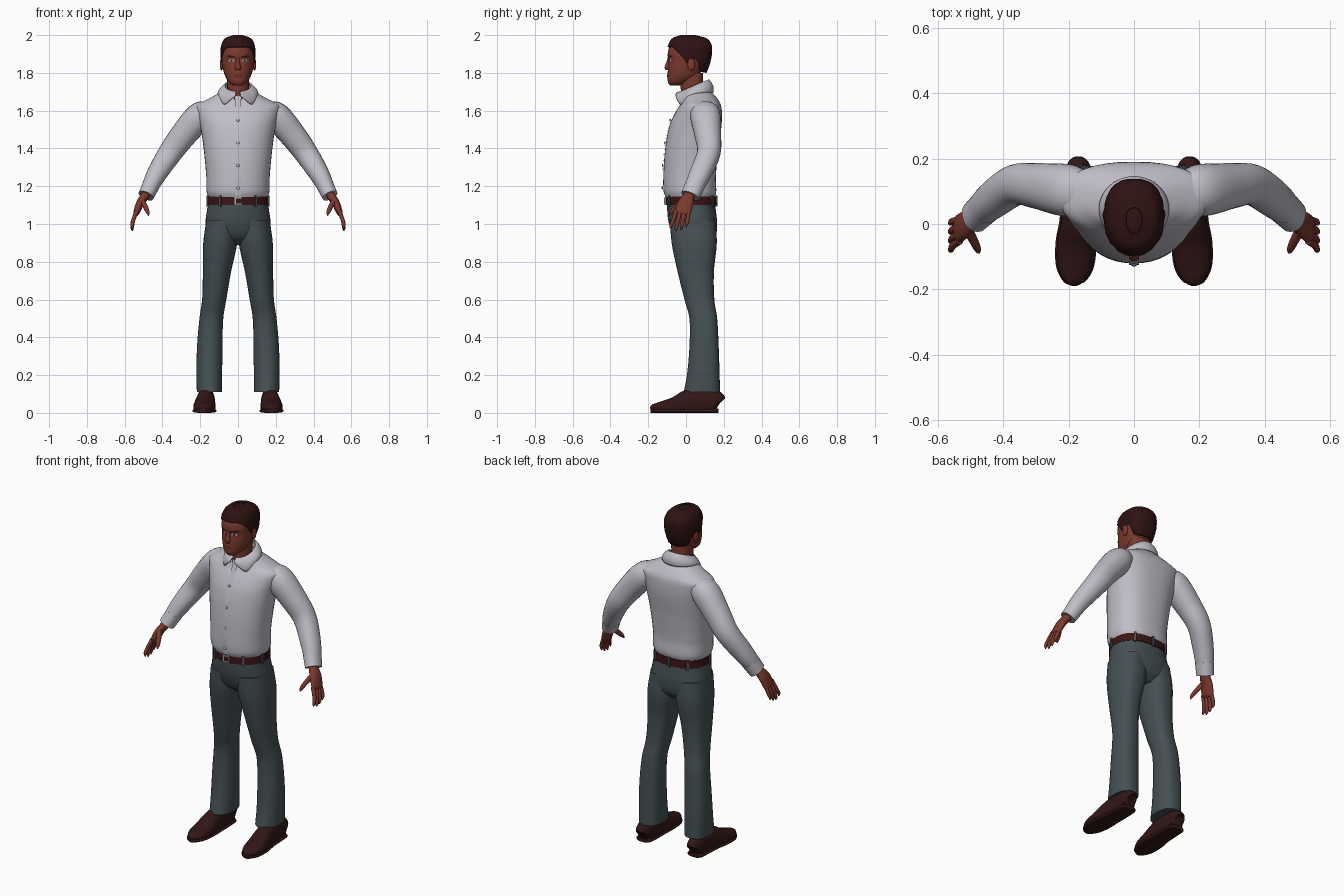
import bpy, bmesh, math
from mathutils import Vector

if "Cube" in bpy.data.objects:
    bpy.data.objects.remove(bpy.data.objects["Cube"], do_unlink=True)


def material(name, *rgb):
    mat = bpy.data.materials.new(name)
    mat.use_nodes = True
    color = (*rgb, 1)
    mat.diffuse_color = color
    shader = next(n for n in mat.node_tree.nodes if n.type == "BSDF_PRINCIPLED")
    shader.inputs["Base Color"].default_value = color
    shader.inputs["Roughness"].default_value = 0.8
    return mat


SKIN = material("skin brown", .2, .042, .026)
SHIRT = material("shirt pale grey", .53, .51, .57)
CLOTH = material("trouser slate", .06, .08, .088)
HAIR = material("hair dark", .028, .006, .006)
SHOE = material("shoe leather", .032, .008, .008)
BELT = material("belt leather", .045, .007, .007)
METAL = material("buckle metal", .4, .4, .42)
LIPS = material("lip red", .13, .024, .018)
EYE = material("eye grey", .4, .42, .45)


def sample(keys, t):
    """Smooth curve through keys whose first entry is the parameter."""
    t = min(max(t, keys[0][0]), keys[-1][0])
    i = max(k for k in range(len(keys) - 1) if keys[k][0] <= t)
    a, b = keys[i], keys[i + 1]
    before, after = keys[max(i - 1, 0)], keys[min(i + 2, len(keys) - 1)]
    span = b[0] - a[0]
    s = (t - a[0]) / span
    out = []
    for j in range(1, len(a)):
        m0 = (b[j] - before[j]) / (b[0] - before[0]) * span
        m1 = (after[j] - a[j]) / (after[0] - a[0]) * span
        d = b[j] - a[j]
        out.append(a[j] + s * (m0 + s * (3 * d - 2 * m0 - m1 + s * (m0 + m1 - 2 * d))))
    return out


def power(v, p):
    return math.copysign(abs(v) ** (2 / p), v)


def around(keys, z, angle, grow=0, p=(2.1, 2.5)):
    """Point on a body section; angle zero is the front."""
    x0, x1, y0, y1 = sample(keys, z)
    c, s = math.cos(angle), math.sin(angle)
    q = p[0] if c > 0 else p[1]
    return Vector(((x0 + x1) / 2 + ((x1 - x0) / 2 + grow) * power(s, q),
                   (y0 + y1) / 2 - ((y1 - y0) / 2 + grow) * power(c, q), z))


def front(keys, x, z, grow=0, p=2.1):
    x0, x1, y0, y1 = sample(keys, z)
    r = min(abs(2 * x - x0 - x1) / (x1 - x0), 1)
    return Vector((x, (y0 + y1) / 2 - (y1 - y0) / 2 * (1 - r ** p) ** (1 / p) - grow, z))


def grid(name, rows, mat, closed=True, caps=True, mirror=False, thick=0):
    """Skin rows of points into a smooth object."""
    bm = bmesh.new()
    rows = [[bm.verts.new(v) for v in row] for row in rows]
    n = len(rows[0])
    for low, high in zip(rows, rows[1:]):
        for i in range(n if closed else n - 1):
            j = (i + 1) % n
            bm.faces.new((low[i], low[j], high[j], high[i]))
    if closed and caps:
        bm.faces.new(rows[0][::-1])
        bm.faces.new(rows[-1])
        bmesh.ops.recalc_face_normals(bm, faces=bm.faces[:])
    return finish(name, bm, mat, mirror, thick)


def finish(name, bm, mat, mirror=False, thick=0):
    mesh = bpy.data.meshes.new(name)
    bm.to_mesh(mesh)
    bm.free()
    mesh.materials.append(mat)
    ob = bpy.data.objects.new(name, mesh)
    bpy.context.collection.objects.link(ob)
    bpy.ops.object.select_all(action="DESELECT")
    ob.select_set(True)
    bpy.context.view_layer.objects.active = ob
    bpy.ops.object.shade_smooth_by_angle(angle=math.radians(50))
    if thick:
        mod = ob.modifiers.new("thickness", "SOLIDIFY")
        mod.thickness, mod.offset = thick, -1
    if mirror:
        ob.modifiers.new("mirror", "MIRROR").use_mirror_merge = False
    return ob


def turn(n):
    return [math.tau * i / n for i in range(n)]


def loft(name, keys, mat, steps=36, n=40, mirror=False, grow=0):
    lo, hi = keys[0][0], keys[-1][0]
    zs = [lo + (hi - lo) * k / steps for k in range(steps + 1)]
    return grid(name, [[around(keys, z, a, grow) for a in turn(n)] for z in zs], mat, mirror=mirror)


def tube(name, points, mat, ref=(0, 1, 0), n=20, p=2.2, mirror=True, floor=-9):
    """Limb through points of x, y, z, half width along ref, half depth."""
    keys = [(i, *pt) for i, pt in enumerate(points)]
    steps = 6 * (len(keys) - 1)
    rows = []
    for k in range(steps + 1):
        t = k / 6
        x, y, z, a, b = sample(keys, t)
        along = Vector(sample(keys, t + .05)[:3]) - Vector(sample(keys, t - .05)[:3])
        along.normalize()
        u = Vector(ref)
        u = (u - along * u.dot(along)).normalized()
        w = along.cross(u)
        row = [Vector((x, y, z)) + u * a * power(math.cos(g), p) + w * b * power(math.sin(g), p) for g in turn(n)]
        for v in row:
            v.z = max(v.z, floor)
        rows.append(row)
    return grid(name, rows, mat, mirror=mirror)


def plate(name, keys, cx, cz, w, h, mat, grow, lens=True, mirror=False, tilt=0):
    """Thin painted detail that follows the front of a body section."""
    rows = []
    for j in range(-4, 5):
        row = []
        for i in range(-6, 7):
            u, v = i / 6, j / 4
            tall = h * math.sqrt(1.02 - u * u) if lens else h
            row.append(front(keys, cx + u * w, cz + v * tall + tilt * u, grow))
        rows.append(row)
    return grid(name, rows, mat, closed=False, mirror=mirror)


def ball(name, center, size, mat, mirror=False):
    bm = bmesh.new()
    bmesh.ops.create_uvsphere(bm, u_segments=16, v_segments=10, radius=1)
    for v in bm.verts:
        v.co = Vector(center) + Vector(c * s for c, s in zip(v.co, size))
    return finish(name, bm, mat, mirror)


def box(name, center, size, mat, angle=0):
    bm = bmesh.new()
    bmesh.ops.create_cube(bm, size=1)
    for v in bm.verts:
        v.co = Vector(c * s for c, s in zip(v.co, size))
    ob = finish(name, bm, mat)
    ob.location, ob.rotation_euler.z = center, angle
    return ob


def sym(*rows):
    return [(z, -w, w, y0, y1) for z, w, y0, y1 in rows]


# Shirt body, sleeves and cuffs
torso = sym((1.14, .156, -.107, .152), (1.17, .166, -.118, .16), (1.25, .168, -.12, .158),
            (1.4, .182, -.11, .172), (1.52, .2, -.088, .188), (1.59, .218, -.057, .19),
            (1.63, .222, -.032, .185), (1.655, .172, -.022, .172), (1.685, .115, -.018, .148), (1.71, .07, -.01, .12))
loft("shirt_body", torso, SHIRT, steps=60)
tube("shirt_sleeves", [(.15, .1, 1.6, .065, .055), (.205, .103, 1.568, .08, .075), (.29, .116, 1.47, .07, .07),
                       (.36, .12, 1.375, .062, .063), (.43, .075, 1.265, .057, .053), (.474, .035, 1.18, .048, .042)], SHIRT, n=28)
tube("shirt_cuffs", [(.458, .05, 1.21, .053, .046), (.487, .022, 1.15, .05, .042)], SHIRT, n=28)
plate("shirt_placket", torso, 0, 1.415, .015, .265, SHIRT, .005, lens=False)
for z in (1.19, 1.31, 1.43, 1.55, 1.64):
    ball("shirt_button", front(torso, 0, z, .006), (.008, .004, .008), SHIRT)

# Folded collar with two pointed wings
wing = [(0, 1.69), (.3, 1.665), (.75, 1.632), (1.1, 1.66), (1.6, 1.69), (math.pi, 1.695)]
rows = []
for k in range(7):
    t, row = k / 6, []
    for i in range(49):
        a = .12 + (math.tau - .24) * i / 48
        c, s = math.cos(a), math.sin(a)
        top = Vector((.066 * s, .045 - .073 * c, 1.73 - .032 * c))
        low = Vector((.102 * s, .045 - .094 * c, sample(wing, min(a, math.tau - a))[0]))
        v = top.lerp(low, t)
        v += Vector((s, -c, 0)) * .01 * math.sin(math.pi * t)
        row.append(v)
    rows.append(row)
grid("shirt_collar", rows, SHIRT, closed=False, thick=.006)

# Trousers
pelvis = sym((.89, .07, -.01, .12), (.93, .145, -.06, .155), (1, .171, -.09, .165), (1.08, .163, -.1, .157), (1.14, .154, -.1, .15))
loft("trouser_seat", pelvis, CLOTH)
leg = [(.11, .085, .218, -.012, .18), (.2, .084, .22, .005, .178), (.35, .082, .217, .018, .173), (.5, .078, .204, .018, .165),
       (.6, .062, .19, -.008, .15), (.75, .036, .186, -.045, .148), (.9, .004, .184, -.076, .163), (1.02, .0, .168, -.085, .155)]
loft("trouser_legs", leg, CLOTH, steps=48, mirror=True)

# Belt, loops and buckle
belt = sym((1.1, .158, -.104, .157), (1.145, .156, -.104, .155))
loft("belt", belt, BELT, steps=2, grow=.004)
for a in (.6, 1.4, 2.5, math.pi, -2.5, -1.4, -.6):
    box("belt_loop", around(belt, 1.122, a, .006), (.014, .01, .058), CLOTH, a)
box("belt_buckle", (0, -.111, 1.122), (.042, .008, .042), METAL)
box("buckle_inlay", (.004, -.115, 1.122), (.028, .004, .025), BELT)

# Shoes with a welted sole
shoe = [(.17, .172, .04, .03, .04), (.17, .155, .05, .043, .07), (.17, .09, .055, .048, .078), (.172, .01, .05, .051, .072),
        (.177, -.06, .035, .058, .05), (.181, -.13, .026, .053, .034), (.183, -.172, .02, .032, .026), (.183, -.187, .016, .01, .012)]
tube("shoes", shoe, SHOE, ref=(1, 0, 0), n=28, floor=.004)
tube("shoe_soles", [(x, y, .011, a + .005, .011) for x, y, z, a, b in shoe], SHOE, ref=(1, 0, 0), n=28, p=3)

# Hands
tube("palms", [(.478, .03, 1.175, .032, .024), (.495, .014, 1.145, .031, .023), (.518, -.002, 1.11, .041, .021),
               (.536, -.016, 1.065, .043, .017), (.54, -.02, 1.05, .036, .011)], SKIN)
for i, drop in enumerate((.02, .005, 0, .012)):
    y = .014 - .022 * i
    tip = y * 1.25 - .014
    tube("fingers", [(.533, y, 1.075, .011, .011), (.553, (y + tip) / 2, 1.025, .0105, .0105),
                     (.56, tip, .982 + drop, .009, .009), (.559, tip - .003, .963 + drop, .003, .003)], SKIN, n=12)
tube("thumbs", [(.508, -.018, 1.125, .016, .014), (.49, -.052, 1.09, .014, .013), (.478, -.077, 1.063, .011, .01),
                (.474, -.088, 1.045, .003, .003)], SKIN, n=12)

# Neck and head
loft("neck", sym((1.63, .06, -.022, .1), (1.72, .057, -.028, .092), (1.8, .06, -.03, .09)), SKIN)
head = sym((1.732, .024, -.083, -.03), (1.748, .046, -.095, .01), (1.78, .067, -.097, .06), (1.82, .079, -.096, .09),
           (1.86, .085, -.092, .112), (1.9, .087, -.097, .122), (1.94, .082, -.086, .12), (1.97, .062, -.06, .095), (1.985, .03, -.03, .06))
loft("head", head, SKIN, steps=48)
ball("ears", (.087, .028, 1.845), (.009, .02, .034), SKIN, mirror=True)
tube("nose", [(0, -.086, 1.885, .008, .008), (0, -.092, 1.86, .009, .01), (0, -.098, 1.83, .015, .015),
              (0, -.098, 1.815, .013, .01)], SKIN, ref=(1, 0, 0), mirror=False)
plate("lips", head, 0, 1.784, .027, .009, LIPS, .003)
plate("eyes", head, .035, 1.866, .016, .007, EYE, .002, mirror=True)
plate("irises", head, .035, 1.866, .006, .006, HAIR, .0035, mirror=True)
plate("eyebrows", head, .037, 1.886, .024, .005, HAIR, .003, mirror=True, tilt=.003)

# Short hair shell that rises from a hairline round the head
crown = sym((1.79, .074, -.09, .104), (1.86, .089, -.098, .13), (1.92, .092, -.101, .138), (1.955, .086, -.091, .133),
            (1.985, .066, -.07, .105), (2, .025, -.03, .05))
hairline = [(-1, 1.938), (-.75, 1.935), (-.45, 1.905), (-.2, 1.87), (-.05, 1.85), (.15, 1.875), (.4, 1.85), (.6, 1.81), (1, 1.8)]
rows = []
for k in range(25):
    rise = 1 - (1 - k / 24) ** 2
    row = []
    for a in turn(64):
        base = sample(hairline, -math.cos(a))[0]
        z = base + (2 - base) * rise
        ripple = .0015 * math.sin(16 * a + 80 * z) * (1 - rise)
        row.append(around(crown, z, a, ripple))
    rows.append(row)
grid("hair", rows, HAIR, caps=False, thick=.012)
ball("hair_crown", (0, .01, 1.975), (.05, .062, .024), HAIR)
